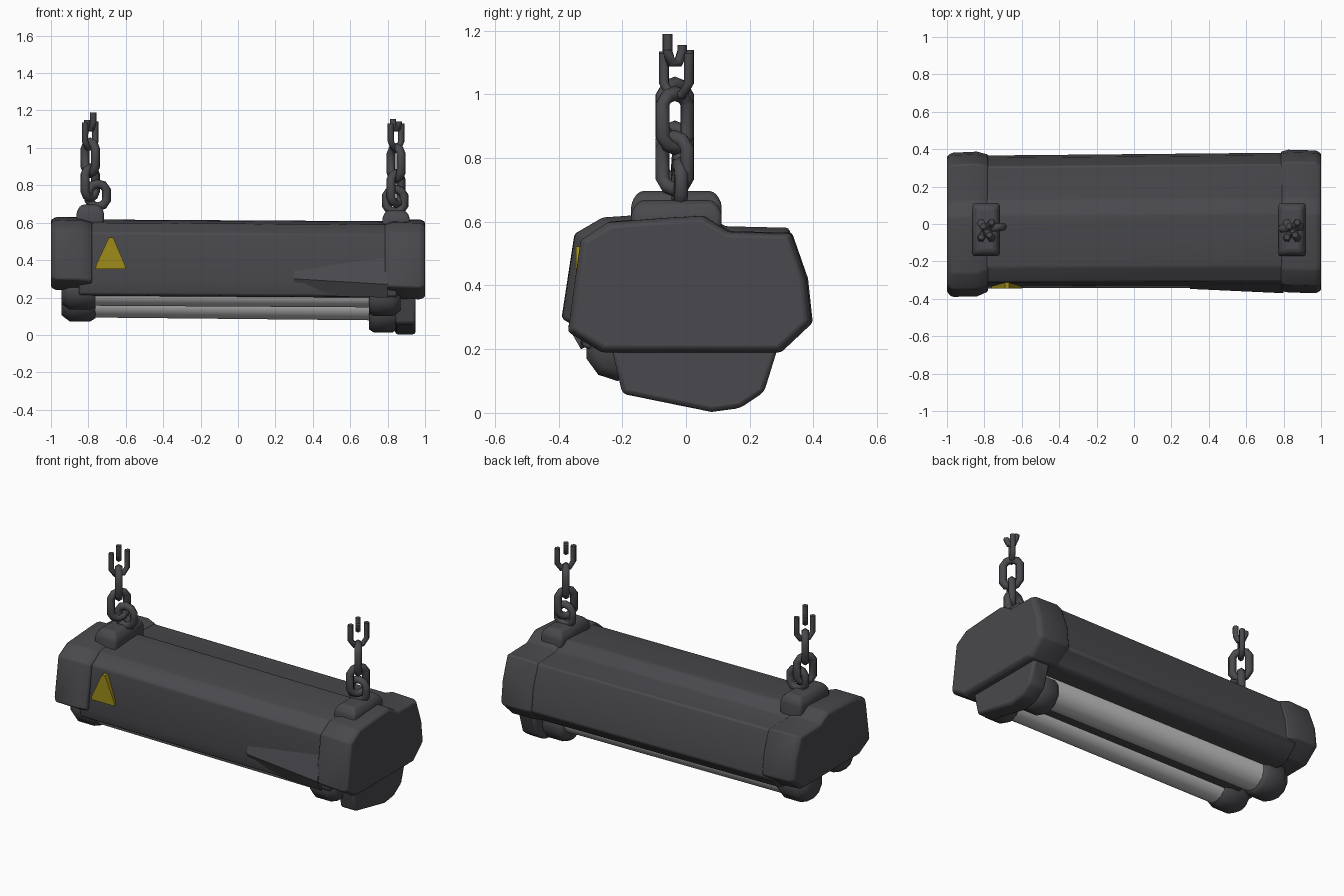
import bpy, bmesh, math
from mathutils import Vector

if "Cube" in bpy.data.objects:
    bpy.data.objects.remove(bpy.data.objects["Cube"], do_unlink=True)


def material(name, rgb):
    m = bpy.data.materials.new(name)
    m.use_nodes = True
    m.diffuse_color = (*rgb, 1)
    m.node_tree.nodes["Principled BSDF"].inputs["Base Color"].default_value = (*rgb, 1)
    return m


METAL = material("dark metal", (0.067, 0.066, 0.074))
GLASS = material("pale glass", (0.56, 0.56, 0.56))
YELLOW = material("warning yellow", (0.34, 0.26, 0.01))


def finish(name, bm, mat, bevel=0, angle=40):
    bmesh.ops.recalc_face_normals(bm, faces=bm.faces)
    mesh = bpy.data.meshes.new(name)
    bm.to_mesh(mesh)
    bm.free()
    mesh.materials.append(mat)
    ob = bpy.data.objects.new(name, mesh)
    bpy.context.collection.objects.link(ob)
    if bevel:
        mod = ob.modifiers.new("bevel", "BEVEL")
        mod.width, mod.segments, mod.limit_method = bevel, 2, "ANGLE"
        mod.angle_limit = math.radians(25)
    bpy.ops.object.select_all(action="DESELECT")
    ob.select_set(True)
    bpy.context.view_layer.objects.active = ob
    bpy.ops.object.shade_smooth_by_angle(angle=math.radians(angle))
    return ob


def bridge(bm, rings, caps=True):
    loops = [[bm.verts.new(p) for p in ring] for ring in rings]
    n = len(loops[0])
    for a, b in zip(loops, loops[1:]):
        for i in range(n):
            j = (i + 1) % n
            bm.faces.new((a[i], a[j], b[j], b[i]))
    if caps:
        bm.faces.new(loops[0])
        bm.faces.new(loops[-1])


def loft(name, sections, mat, bevel=0, angle=40):
    """Sections are (x, [(y, z), ...])."""
    bm = bmesh.new()
    bridge(bm, [[(x, y, z) for y, z in pts] for x, pts in sections])
    return finish(name, bm, mat, bevel, angle)


# Outlines as (y, z), with the step along the back of the top
TOP = [(-0.335, 0.545), (-0.25, 0.6), (-0.05, 0.615), (0.05, 0.62), (0.13, 0.57),
       (0.325, 0.565), (0.375, 0.42), (0.39, 0.28)]
CAP = TOP + [(0.295, 0.19), (-0.27, 0.19), (-0.375, 0.255)]
HOUSING = TOP + [(0.31, 0.2), (0.27, 0.19), (-0.3, 0.19), (-0.352, 0.2), (-0.37, 0.27)]


def fit(outline, sy, bottom, top, dy=0):
    k = (top - bottom) / 0.43
    return [(y * sy + dy, bottom + (z - 0.19) * k) for y, z in outline]


# Housing and its two end caps
loft("housing", [(-0.85, fit(HOUSING, 0.935, 0.207, 0.618, 0.002)),
                 (0.85, fit(HOUSING, 0.95, 0.195, 0.608, 0.012))], METAL, 0.01)
loft("right_end_cap", [(-1.0, fit(CAP, 0.95, 0.255, 0.615, -0.008)),
                       (-0.975, fit(CAP, 1.01, 0.24, 0.63, -0.012)),
                       (-0.84, fit(CAP, 1.015, 0.235, 0.632, -0.008)),
                       (-0.78, fit(CAP, 0.96, 0.23, 0.615, -0.002))], METAL, 0.008, 50)
loft("left_end_cap", [(0.785, fit(CAP, 0.975, 0.2, 0.607, 0.007)),
                      (0.825, fit(CAP, 1.0, 0.195, 0.62, 0.008)),
                      (0.975, fit(CAP, 1.0, 0.19, 0.618, 0.004)),
                      (1.0, fit(CAP, 0.96, 0.203, 0.605, 0.004))], METAL, 0.008, 50)

# Bent lower corner of the front panel
bm = bmesh.new()
bridge(bm, [[(0.3, -0.31, 0.21), (0.3, -0.347, 0.3), (0.3, -0.32, 0.38)],
            [(0.8, -0.33, 0.2), (0.8, -0.37, 0.27), (0.8, -0.32, 0.42)]])
finish("bent_front_panel", bm, METAL)

# Upright warning sign set into the sloping front
SIGN = [(-0.763, 0.352), (-0.6, 0.352), (-0.605, 0.375), (-0.668, 0.522),
        (-0.69, 0.522), (-0.758, 0.375)]
bm = bmesh.new()
bridge(bm, [[(x, y, z) for x, z in SIGN] for y in (-0.345, -0.3)])
finish("warning_triangle", bm, YELLOW, angle=30)


def tube(name, a, b, radii, mat, sides, angle=60):
    """Round bar from a to b with (fraction, radius) steps."""
    a, b = Vector(a), Vector(b)
    sections = []
    for t, r in radii:
        c = a.lerp(b, t)
        sections.append((c.x, [(c.y + r * math.cos(2 * math.pi * (i + 0.5) / sides),
                                c.z + r * math.sin(2 * math.pi * (i + 0.5) / sides))
                               for i in range(sides)]))
    return loft(name, sections, mat, 0, angle)


# Glass tubes, each with a socket at either end
for label, y, r, z0, z1, drop in (("front", -0.215, 0.083, 0.238, 0.228, 0.025),
                                  ("back", 0.1, 0.095, 0.187, 0.17, 0.042)):
    tube(label + "_glass_tube", (-0.85, y, z0), (0.85, y, z1), ((0, r), (1, r)), GLASS, 16)
    big = r + 0.02
    for side, x0, x1, z in (("right", -0.762, -0.945, z0), ("left", 0.7, 0.87, z1 - drop)):
        tube(f"{label}_{side}_socket", (x0, y, z), (x1, y, z),
             ((0, big * 0.85), (0.15, big), (0.75, big), (1, big * 0.7)), METAL, 10)

# Wide socket cover under the left end
COVER = [(-0.235, 0.21), (-0.2, 0.06), (0.08, 0.003), (0.17, 0.015), (0.245, 0.065), (0.29, 0.21)]
loft("left_socket_cover", [(0.84, COVER), (0.95, COVER)], METAL, 0.015)


# Chains
def sweep(name, path, normal, radius, closed):
    """Six-sided rod along a flat path."""
    bm = bmesh.new()
    rings, n = [], len(path)
    for i, p in enumerate(path):
        prev = path[i - 1] if closed or i else p
        nxt = path[(i + 1) % n] if closed or i < n - 1 else p
        side = (nxt - prev).normalized().cross(normal)
        rings.append([p + radius * (side * math.cos(k * math.pi / 3)
                                    + normal * math.sin(k * math.pi / 3)) for k in range(6)])
    if closed:
        rings.append(rings[0])
    bridge(bm, rings, not closed)
    bmesh.ops.remove_doubles(bm, verts=bm.verts, dist=0.0001)
    return finish(name, bm, METAL, 0, 65)


def link(name, x, y, z, turn, wide, tall):
    across = Vector((math.cos(turn), math.sin(turn), 0))
    normal = Vector((-across.y, across.x, 0))
    path = []
    for i in range(10):
        a = 2 * math.pi * (i + 0.5) / 10
        up = math.sin(a) * wide + math.copysign(tall - wide, math.sin(a))
        path.append(Vector((x, y, z)) + across * math.cos(a) * wide + Vector((0, 0, up)))
    sweep(name, path, normal, 0.024, True)


def broken_link(name, x, y, z, turn, wide, tops):
    across = Vector((math.cos(turn), math.sin(turn), 0))
    normal = Vector((-across.y, across.x, 0))
    c = Vector((x, y, 0))
    flat = [(-wide, tops[0]), (-wide, z + 0.035), (-wide * 0.5, z), (wide * 0.5, z),
            (wide, z + 0.035), (wide, tops[1])]
    sweep(name, [c + across * u + Vector((0, 0, v)) for u, v in flat], normal, 0.017, False)


TURN = math.radians(55)
for side, x, top, shift, tops, stubs in (
        ("right", -0.79, 0.697, 0.04, (1.135, 1.14), (1.15, 1.19)),
        ("left", 0.845, 0.668, -0.005, (1.13, 1.13), (1.155, 1.14))):
    # Mount block with sloping sides
    bm = bmesh.new()
    rings = []
    for z, g in ((0.56, 0.0), (top - 0.035, 0.0), (top, 0.025)):
        rings.append([(x + u * (0.073 - g), -0.03 + v * (0.142 - g), z)
                      for u, v in ((-1, -1), (1, -1), (1, 1), (-1, 1))])
    bridge(bm, rings)
    finish(side + "_chain_mount", bm, METAL, 0.015)
    link(side + "_chain_ring", x + shift, -0.02, top + 0.05, 0.1, 0.05, 0.062)
    link(side + "_chain_link_low", x, -0.035, top + 0.115, TURN, 0.05, 0.082)
    link(side + "_chain_link_high", x, -0.035, top + 0.25, -TURN, 0.05, 0.085)
    broken_link(side + "_broken_link", x, -0.03, 1.0, TURN, 0.048, tops)
    broken_link(side + "_broken_stub", x, -0.035, 1.1, -TURN, 0.028, stubs)
